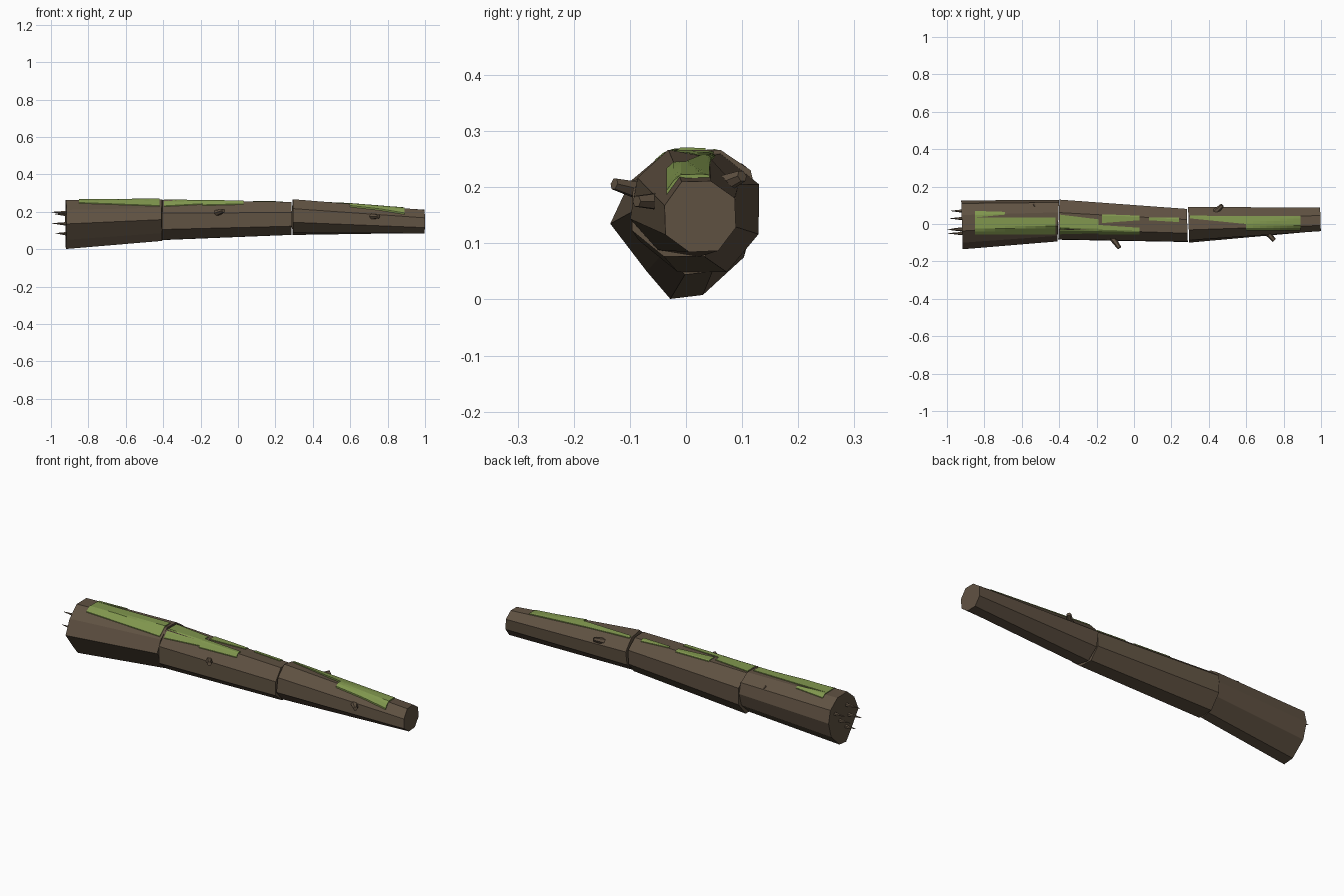
import bpy, bmesh, math
from mathutils import Vector
from mathutils.bvhtree import BVHTree

if "Cube" in bpy.data.objects:
    bpy.data.objects.remove(bpy.data.objects["Cube"])


def material(name, rgb):
    m = bpy.data.materials.new(name)
    m.diffuse_color = (*rgb, 1)
    m.use_nodes = True
    m.node_tree.nodes["Principled BSDF"].inputs["Base Color"].default_value = m.diffuse_color
    return m


BARK = material("bark brown", (0.115, 0.083, 0.054))
MOSS = material("moss green", (0.215, 0.305, 0.075))


def add(name, verts, faces, mat):
    me = bpy.data.meshes.new(name)
    me.from_pydata(verts, [], faces)
    bm = bmesh.new()
    bm.from_mesh(me)
    bmesh.ops.recalc_face_normals(bm, faces=bm.faces)
    bm.to_mesh(me)
    bm.free()
    me.materials.append(mat)
    ob = bpy.data.objects.new(name, me)
    bpy.context.collection.objects.link(ob)
    return ob


def tube(name, ring_a, ring_b, mat=BARK):
    n = len(ring_a)
    faces = [(i, (i + 1) % n, n + (i + 1) % n, n + i) for i in range(n)]
    faces += [tuple(range(n))[::-1], tuple(range(n, 2 * n))]
    return add(name, ring_a + ring_b, faces, mat)


def ring(x, cy, cz, r, offset, slant=0.0, wob=0.03):
    pts = []
    for i in range(8):
        a = math.radians(offset + 45 * i)
        k = r * (1 + wob * math.cos(3 * i))
        y, z = k * math.cos(a), k * math.sin(a)
        pts.append((x + slant * y, cy + y, cz + z))
    return pts


# Root section with an irregular outline (y, z about its centre)
ROOT = [(-.133, .0), (-.068, -.085), (-.026, -.134), (.032, -.127), (.105, -.06),
        (.128, .02), (.112, .085), (.05, .127), (-.035, .128), (-.098, .075)]


def root_ring(x, cy, cz, s, slant):
    return [(x + slant * y, cy + y * s, cz + z * s) for y, z in ROOT]


trunk = [
    tube("trunk_root_section", root_ring(-.92, -.002, .135, 1, -.03),
         root_ring(-.405, .02, .158, .85, .03)),
    tube("trunk_middle_section", ring(-.402, .023, .155, .115, 25, .03),
         ring(.285, -.008, .164, .095, 25, -.03)),
    tube("trunk_top_section", ring(.292, -.004, .171, .097, 16, -.03),
         ring(.997, .025, .148, .068, 28, -.03)),
]


# Broken branch stubs and splinters, both tapered
def spike(name, base, tip, r0, r1, sides=6):
    b, t = Vector(base), Vector(tip)
    q = (t - b).to_track_quat('Z', 'Y')

    def circle(c, r):
        return [tuple(c + q @ Vector((r * math.cos(k), r * math.sin(k), 0)))
                for k in (2 * math.pi * i / sides for i in range(sides))]
    tube(name, circle(b, r0), circle(t, r1))


for i, (b, t) in enumerate([
        ((-.125, -.06, .188), (-.078, -.128, .206)),
        ((.70, -.03, .175), (.75, -.088, .175)),
        ((.42, .05, .198), (.472, .1, .22)),
        ((-.54, .08, .21), (-.527, .102, .236))]):
    spike(f"branch_stub_{i + 1}", b, t, .02, .011)

for i, (y, z, tip) in enumerate([(.07, .185, -.98), (-.03, .195, -.998), (-.05, .135, -.995),
                                 (.03, .135, -.985), (-.025, .082, -.975)]):
    spike(f"splinter_{i + 1}", (-.91, y, z), (tip, y, z + .003), .011, .001, 5)

# Moss patches: thin sheets draped over the trunk
trees = [BVHTree.FromPolygons([v.co for v in o.data.vertices],
                              [p.vertices[:] for p in o.data.polygons]) for o in trunk]


def top(x, y):
    hits = [t.ray_cast(Vector((x, y, 1)), Vector((0, 0, -1)))[0] for t in trees]
    zs = [h.z for h in hits if h]
    return max(zs) if zs else .2


def moss(name, x0, x1, a0, b0, a1, b1, nx=8, ny=6):
    """Strip from x0 to x1 whose y span runs from a0..b0 to a1..b1."""
    verts = []
    for lift in (.004, -.004):
        for i in range(nx + 1):
            u = i / nx
            lo, hi = a0 + (a1 - a0) * u, b0 + (b1 - b0) * u
            for j in range(ny + 1):
                x, y = x0 + (x1 - x0) * u, lo + (hi - lo) * j / ny
                verts.append((x, y, top(x, y) + lift))
    w, half = ny + 1, (nx + 1) * (ny + 1)
    faces = []
    for i in range(nx):
        for j in range(ny):
            f = (i * w + j, (i + 1) * w + j, (i + 1) * w + j + 1, i * w + j + 1)
            faces += [f, tuple(k + half for k in reversed(f))]
        for j in (0, ny):
            a, b = i * w + j, (i + 1) * w + j
            faces.append((a, b, b + half, a + half))
    for i in (0, nx):
        for j in range(ny):
            a = i * w + j
            faces.append((a, a + 1, a + 1 + half, a + half))
    add(name, verts, faces, MOSS)


for i, p in enumerate([
        (-.85, -.42, -.055, .035, -.055, .035),
        (-.85, -.69, .035, .07, .05, .065),
        (-.395, -.19, -.055, .05, -.05, .025),
        (-.19, .03, -.055, -.005, -.055, -.02),
        (-.17, .03, .005, .052, .02, .045),
        (.08, .24, .02, .035, .01, .035),
        (.30, .60, .03, .045, .0, .042),
        (.60, .89, -.035, .042, -.035, .042)]):
    moss(f"moss_patch_{i + 1}", *p)
